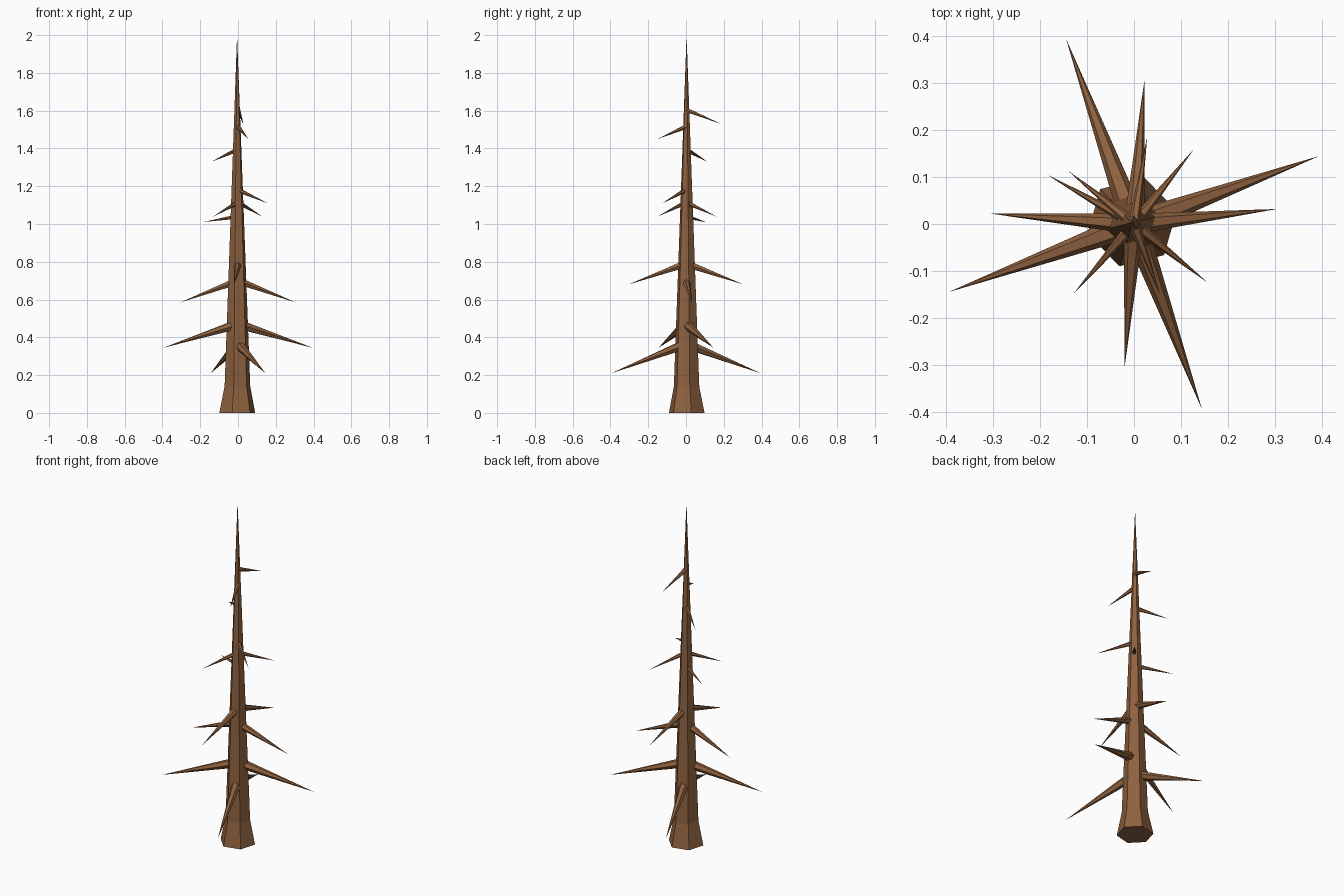
import bpy, bmesh, math
from mathutils import Vector

cube = bpy.data.objects.get("Cube")
if cube:
    bpy.data.objects.remove(cube, do_unlink=True)

bark = bpy.data.materials.new("brown_bark")
bark.use_nodes = True
bark.diffuse_color = (0.27, 0.12, 0.05, 1)
bark.node_tree.nodes["Principled BSDF"].inputs["Base Color"].default_value = bark.diffuse_color


def finish(name, bm):
    bmesh.ops.recalc_face_normals(bm, faces=bm.faces)
    mesh = bpy.data.meshes.new(name)
    bm.to_mesh(mesh)
    bm.free()
    mesh.materials.append(bark)
    obj = bpy.data.objects.new(name, mesh)
    bpy.context.collection.objects.link(obj)


def spike(name, rings, tip, sides, direction=Vector((0, 0, 1)), turn=0.0):
    """Low-poly spike: closed base, rings of (centre, radius), pointed tip."""
    bm = bmesh.new()
    rot = direction.to_track_quat('Z', 'Y')
    loops = []
    for centre, radius in rings:
        loop = []
        for i in range(sides):
            a = turn + math.tau * i / sides
            offset = Vector((math.cos(a), math.sin(a), 0)) * radius
            loop.append(bm.verts.new(Vector(centre) + rot @ offset))
        loops.append(loop)
    bm.faces.new(loops[0])
    end = bm.verts.new(tip)
    for i in range(sides):
        j = (i + 1) % sides
        for low, high in zip(loops, loops[1:]):
            bm.faces.new((low[i], low[j], high[j], high[i]))
        bm.faces.new((loops[-1][i], loops[-1][j], end))
    finish(name, bm)


# Six-sided trunk with a flared foot
spike("trunk", [((-0.004, 0.004, 0), 0.098), ((-0.003, 0.003, 0.14), 0.07)],
      (-0.005, 0.003, 2.0), 6, turn=math.radians(14))

# Bare drooping branches: tip position, height on the trunk axis, base radius
branches = [
    ((0.395, 0.145, 0.345), 0.47, 0.028),
    ((-0.395, -0.145, 0.345), 0.47, 0.028),
    ((-0.145, 0.395, 0.21), 0.365, 0.028),
    ((0.145, -0.395, 0.21), 0.365, 0.028),
    ((0.305, 0.032, 0.585), 0.70, 0.022),
    ((-0.305, 0.022, 0.585), 0.70, 0.022),
    ((0.022, 0.305, 0.68), 0.79, 0.022),
    ((-0.02, -0.305, 0.68), 0.79, 0.022),
    ((0.157, -0.125, 1.11), 1.18, 0.013),
    ((0.128, 0.16, 1.04), 1.115, 0.013),
    ((-0.13, -0.15, 1.04), 1.115, 0.013),
    ((-0.185, 0.105, 1.01), 1.04, 0.013),
    ((-0.14, 0.113, 1.33), 1.395, 0.013),
    ((0.028, 0.185, 1.53), 1.605, 0.013),
    ((0.055, -0.15, 1.45), 1.515, 0.013),
]
for n, (tip, height, radius) in enumerate(branches, 1):
    root = Vector((0, 0, height))
    spike(f"branch_{n}", [(root, radius)], tip, 6, Vector(tip) - root)
